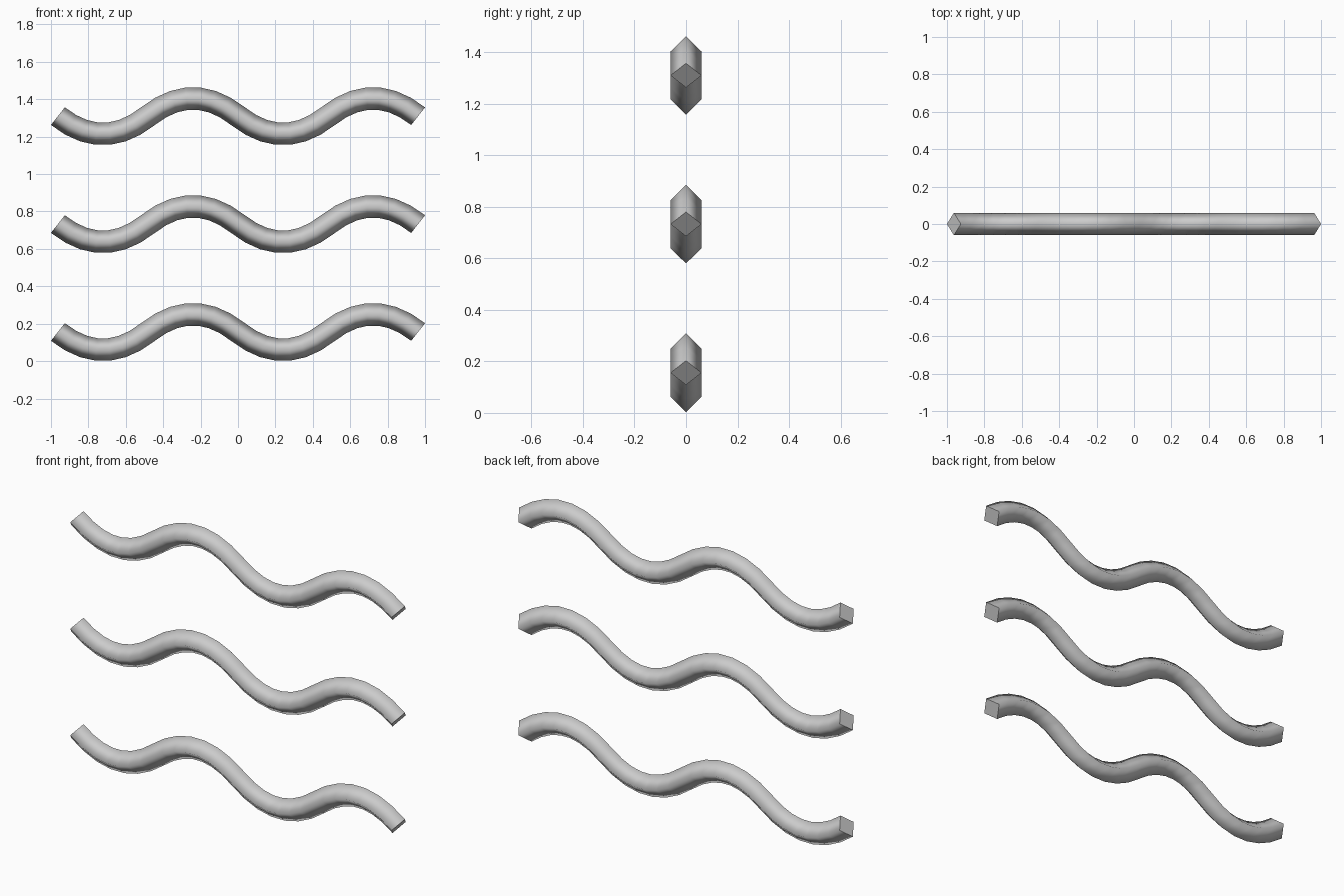
import bpy, bmesh, math
from mathutils import Vector

if "Cube" in bpy.data.objects:
    bpy.data.objects.remove(bpy.data.objects["Cube"])

HALF = 0.963 / 2     # length of one half wave
AMP = 0.095          # centre line amplitude
R = 0.06             # half diagonal of the diamond section
SEG = 7              # steps per half wave
MID = 0.1555         # height of the lowest centre line
STEP = 0.577         # spacing between the waves

grey = bpy.data.materials.new("light grey")
grey.diffuse_color = (0.6, 0.6, 0.6, 1)
grey.use_nodes = True
grey.node_tree.nodes["Principled BSDF"].inputs["Base Color"].default_value = grey.diffuse_color


def centre_line():
    """Points and normals along four parabolic half waves."""
    for i in range(4 * SEG + 1):
        h = min(i // SEG, 3)
        t = i / SEG - h
        sign = -1 if h % 2 == 0 else 1
        x = (h + t - 2) * HALF
        z = sign * 4 * AMP * t * (1 - t)
        slope = sign * 4 * AMP * (1 - 2 * t) / HALF
        yield Vector((x, 0, z)), Vector((-slope, 0, 1)).normalized()


def wave(name, height):
    bm = bmesh.new()
    side = Vector((0, R, 0))
    rings = []
    for p, n in centre_line():
        p = p + Vector((0, 0, height))
        rings.append([bm.verts.new(p + o) for o in (n * R, side, -n * R, -side)])
    # smooth sides
    for a, b in zip(rings, rings[1:]):
        for k in range(4):
            j = (k + 1) % 4
            bm.faces.new((a[k], a[j], b[j], b[k])).smooth = True
    # flat end caps with sharp rims
    for ring in (rings[0], rings[-1]):
        cap = bm.faces.new(ring)
        for e in cap.edges:
            e.smooth = False
    bmesh.ops.recalc_face_normals(bm, faces=bm.faces)
    me = bpy.data.meshes.new(name)
    bm.to_mesh(me)
    bm.free()
    me.materials.append(grey)
    bpy.context.collection.objects.link(bpy.data.objects.new(name, me))


# three stacked waves
for i, name in enumerate(("lower_wave", "middle_wave", "upper_wave")):
    wave(name, MID + i * STEP)
